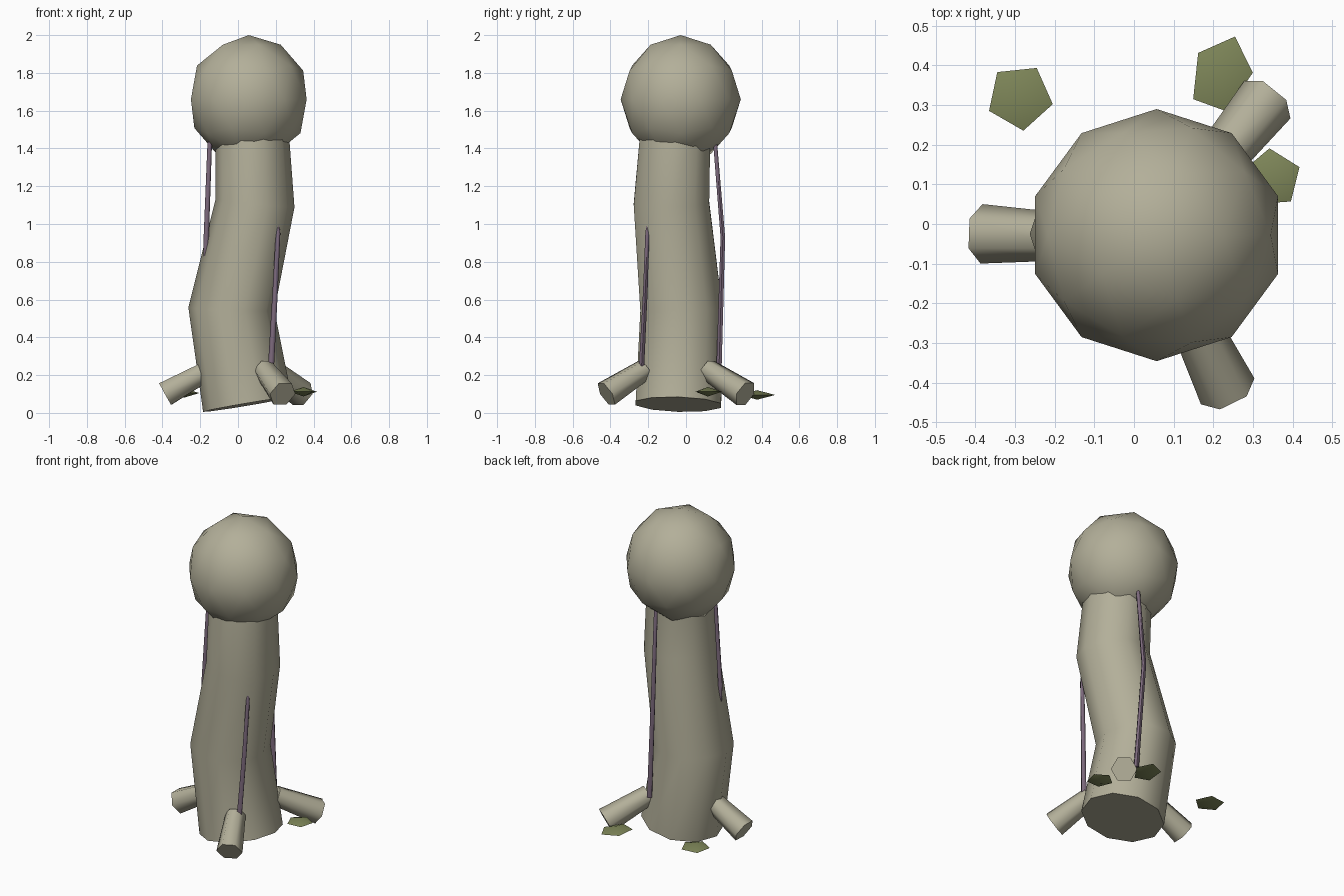
import bpy, bmesh, math
from mathutils import Vector, Matrix

cube = bpy.data.objects.get("Cube")
if cube:
    bpy.data.objects.remove(cube)


def material(name, rgb):
    m = bpy.data.materials.new(name)
    m.use_nodes = True
    m.diffuse_color = (*rgb, 1)
    m.node_tree.nodes["Principled BSDF"].inputs["Base Color"].default_value = (*rgb, 1)
    return m


BARK = material("pale_bark", (0.45, 0.43, 0.32))
VINE = material("mauve_vine", (0.2, 0.14, 0.2))
LEAF = material("olive_leaf", (0.21, 0.24, 0.1))


def finish(bm, name, mat, angle=60):
    bmesh.ops.recalc_face_normals(bm, faces=bm.faces)
    mesh = bpy.data.meshes.new(name)
    bm.to_mesh(mesh)
    bm.free()
    mesh.materials.append(mat)
    ob = bpy.data.objects.new(name, mesh)
    bpy.context.collection.objects.link(ob)
    bpy.ops.object.select_all(action="DESELECT")
    ob.select_set(True)
    bpy.context.view_layer.objects.active = ob
    bpy.ops.object.shade_smooth_by_angle(angle=math.radians(angle))
    return ob


def tube(name, mat, path, radii, sides):
    """Capped tube whose rings stand square to the path."""
    bm = bmesh.new()
    pts = [Vector(p) for p in path]
    rings = []
    for i, (p, r) in enumerate(zip(pts, radii)):
        t = (pts[min(i + 1, len(pts) - 1)] - pts[max(i - 1, 0)]).normalized()
        ref = Vector((0, 1, 0)) if abs(t.z) > 0.8 else Vector((0, 0, 1))
        u = t.cross(ref).normalized()
        v = t.cross(u)
        angles = [math.tau * k / sides for k in range(sides)]
        rings.append([bm.verts.new(p + r * (u * math.cos(a) + v * math.sin(a))) for a in angles])
    for low, high in zip(rings, rings[1:]):
        for k in range(sides):
            n = (k + 1) % sides
            bm.faces.new((low[k], low[n], high[n], high[k]))
    bm.faces.new(rings[0])
    bm.faces.new(rings[-1])
    return finish(bm, name, mat)


# Bent trunk
tube("trunk", BARK,
     [(0.05, -0.04, 0.045), (-0.035, -0.025, 0.55), (0.09, -0.077, 1.11), (0.07, -0.05, 1.6)],
     [0.238, 0.228, 0.21, 0.19], 10)

# Faceted round crown
bm = bmesh.new()
bmesh.ops.create_icosphere(bm, subdivisions=2, radius=1, matrix=Matrix.Translation((0.057, -0.028, 1.66))
                           @ Matrix.Diagonal((0.322, 0.318, 0.34, 1)))
finish(bm, "crown", BARK)

# Stubby roots, widening outwards and sloping down
for name, deg, reach in (("right_root", 178, 0.435), ("front_root", -64, 0.425), ("back_root", 51, 0.455)):
    out = Vector((math.cos(math.radians(deg)), math.sin(math.radians(deg)), 0))
    base = Vector((0.05, -0.04, 0))
    tube(name, BARK,
         [base + out * 0.2 + Vector((0, 0, 0.23)), base + out * reach + Vector((0, 0, 0.1))],
         [0.058, 0.075], 6)

# Thin vines climbing from the roots
vines = {
    "front_vine": [(0.175, -0.235, 0.25), (0.197, -0.215, 0.65), (0.212, -0.205, 0.95), (0.212, -0.204, 1.0)],
    "back_vine": [(0.13, 0.175, 0.25), (0.09, 0.195, 0.93), (0.1, 0.155, 1.42), (0.1, 0.152, 1.46)],
    "right_vine": [(-0.17, -0.04, 0.25), (-0.168, -0.1, 0.93), (-0.15, -0.08, 1.42), (-0.148, -0.078, 1.46)],
}
for name, path in vines.items():
    tube(name, VINE, path, [0.016, 0.014, 0.012, 0.006], 6)

# Fallen leaves: flat five-sided double pyramids
for name, centre, deg, size in (
        ("right_leaf", (-0.288, 0.32, 0.105), -12, (0.085, 0.085)),
        ("back_leaf", (0.22, 0.377, 0.095), 70, (0.102, 0.077)),
        ("left_leaf", (0.347, 0.115, 0.112), 22, (0.076, 0.076))):
    bm = bmesh.new()
    place = (Matrix.Translation(centre) @ Matrix.Rotation(math.radians(deg), 4, "Z")
             @ Matrix.Diagonal((*size, 0.025, 1)))
    rim = [bm.verts.new((math.cos(a), math.sin(a), 0)) for a in (math.tau * k / 5 for k in range(5))]
    for tip in (bm.verts.new((0, 0, 1)), bm.verts.new((0, 0, -1))):
        for k in range(5):
            bm.faces.new((rim[k], rim[(k + 1) % 5], tip))
    bm.transform(place)
    finish(bm, name, LEAF, 80)
